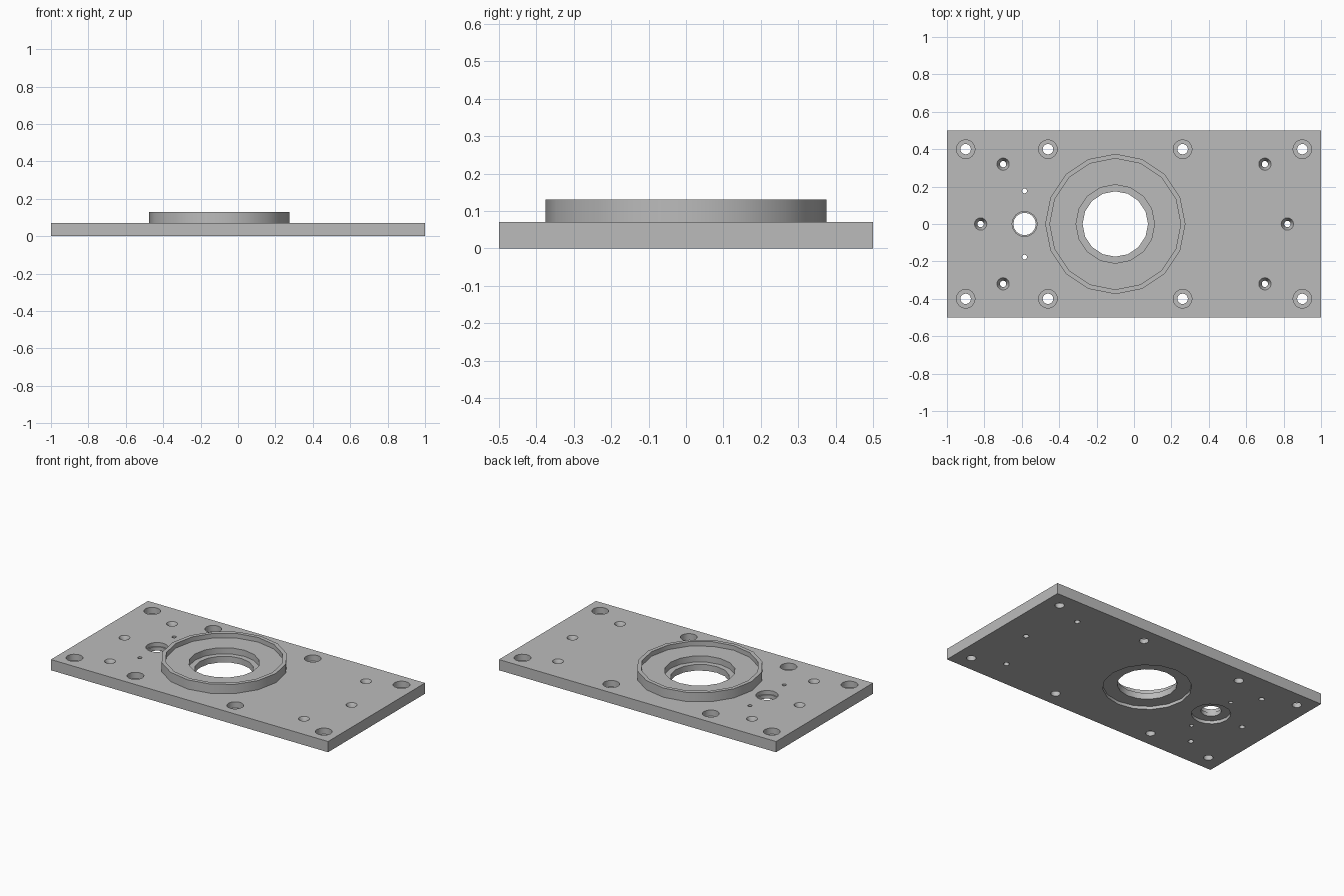
import bpy, bmesh, math

cube = bpy.data.objects.get("Cube")
if cube:
    bpy.data.objects.remove(cube, do_unlink=True)

SIDES = 16
TOP = 0.07
FLOOR = 0.10

grey = bpy.data.materials.new("plain grey")
grey.use_nodes = True
colour = (0.5, 0.5, 0.5, 1)
grey.diffuse_color = colour
grey.node_tree.nodes["Principled BSDF"].inputs["Base Color"].default_value = colour


def make_object(name, bm):
    bmesh.ops.recalc_face_normals(bm, faces=bm.faces)
    mesh = bpy.data.meshes.new(name)
    bm.to_mesh(mesh)
    bm.free()
    mesh.materials.append(grey)
    obj = bpy.data.objects.new(name, mesh)
    bpy.context.collection.objects.link(obj)
    return obj


def lathe(bm, profile, x, y, closed=False):
    """Spin (radius, height) points about a vertical axis."""
    rings = []
    for r, z in profile:
        ring = []
        for i in range(SIDES):
            a = math.tau * i / SIDES
            ring.append(bm.verts.new((x + r * math.cos(a), y + r * math.sin(a), z)))
        rings.append(ring)
    pairs = list(zip(rings, rings[1:]))
    if closed:
        pairs.append((rings[-1], rings[0]))
    else:
        bm.faces.new(rings[0])
        bm.faces.new(rings[-1])
    for a, b in pairs:
        for i in range(SIDES):
            j = (i + 1) % SIDES
            bm.faces.new((a[i], a[j], b[j], b[i]))


def smooth(obj):
    bpy.ops.object.select_all(action="DESELECT")
    obj.select_set(True)
    bpy.context.view_layer.objects.active = obj
    bpy.ops.object.shade_smooth_by_angle(angle=math.radians(30))


# Base plate
bm = bmesh.new()
bmesh.ops.create_cube(bm, size=1)
for v in bm.verts:
    v.co = (v.co.x * 2, v.co.y, (v.co.z + 0.5) * TOP)
plate = make_object("base_plate", bm)

# Cutters for every hole
LOW, HIGH = -0.05, 0.2
bm = bmesh.new()
# Main bore, stepped from both sides
lathe(bm, [(0.26, LOW), (0.26, 0.02), (0.175, 0.02), (0.175, 0.06),
           (0.21, 0.06), (0.21, HIGH)], -0.1, 0)
# Side bore
lathe(bm, [(0.115, LOW), (0.115, 0.02), (0.06, 0.02), (0.06, 0.045),
           (0.067, 0.045), (0.067, HIGH)], -0.585, 0)
for y in (-1, 1):
    # Counterbored bolt holes
    for x in (-0.9, -0.46, 0.26, 0.9):
        lathe(bm, [(0.028, LOW), (0.028, 0.03), (0.05, 0.03), (0.05, HIGH)], x, y * 0.4)
    # Pin holes beside the side bore
    lathe(bm, [(0.013, LOW), (0.013, HIGH)], -0.585, y * 0.177)
# Countersunk screw holes
for x, y in ((0.7, 0.32), (0.7, -0.32), (0.82, 0)):
    for s in (-1, 1):
        lathe(bm, [(0.017, LOW), (0.017, 0.04), (0.033, TOP), (0.033, HIGH)], s * x, y)
cutter = make_object("hole_cutter", bm)
cutter.hide_render = True

mod = plate.modifiers.new("holes", "BOOLEAN")
mod.operation = "DIFFERENCE"
mod.solver = "EXACT"
mod.object = cutter
bpy.context.view_layer.objects.active = plate
bpy.ops.object.modifier_apply(modifier=mod.name)
bpy.data.objects.remove(cutter, do_unlink=True)
smooth(plate)

# Raised collar around the main bore
bm = bmesh.new()
lathe(bm, [(0.21, TOP), (0.375, TOP), (0.375, 0.13), (0.35, 0.13),
           (0.35, FLOOR), (0.21, FLOOR)], -0.1, 0, closed=True)
smooth(make_object("raised_collar", bm))
